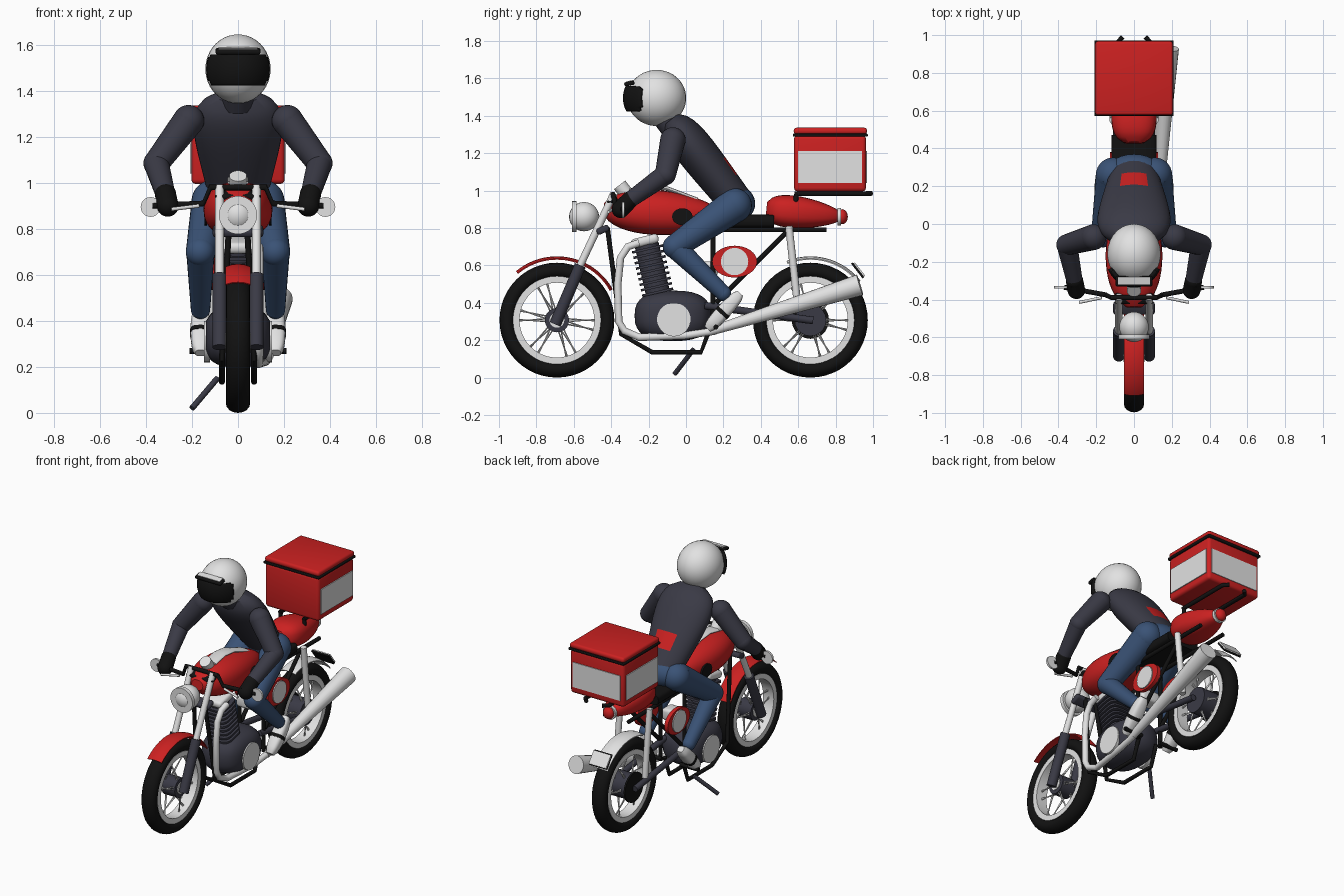
import bpy, bmesh, math
from mathutils import Vector, Matrix

if "Cube" in bpy.data.objects:
    bpy.data.objects.remove(bpy.data.objects["Cube"])


def material(name, red, green, blue):
    mat = bpy.data.materials.new(name)
    mat.use_nodes = True
    mat.diffuse_color = (red, green, blue, 1)
    mat.node_tree.nodes["Principled BSDF"].inputs["Base Color"].default_value = mat.diffuse_color
    return mat


RED = material("red paint", 0.6, 0.015, 0.015)
WHITE = material("light grey", 0.76, 0.76, 0.76)
BLACK = material("black rubber", 0.006, 0.006, 0.006)
DARK = material("dark slate", 0.042, 0.042, 0.06)
DENIM = material("blue denim", 0.042, 0.085, 0.18)

# Shared measures: tube radii, half spacing of frame and fork, wheel centres
ROD, PIPE = 0.013, 0.02
FRAME, FORK, FOOT = 0.09, 0.08, 0.163
FRONT, REAR = Vector((0, -0.69, 0.307)), Vector((0, 0.665, 0.307))
HELMET = Vector((0, -0.157, 1.495))


def finish(bm, name, mat):
    bmesh.ops.recalc_face_normals(bm, faces=bm.faces)
    mesh = bpy.data.meshes.new(name)
    bm.to_mesh(mesh)
    bm.free()
    mesh.materials.append(mat)
    ob = bpy.data.objects.new(name, mesh)
    bpy.context.collection.objects.link(ob)
    return ob


def skin(bm, rings, closed):
    for i, ring in enumerate(rings if closed else rings[:-1]):
        following = rings[(i + 1) % len(rings)]
        for k in range(len(ring)):
            bm.faces.new((ring[k - 1], ring[k], following[k], following[k - 1]))
    if not closed:
        bm.faces.new(rings[0])
        bm.faces.new(rings[-1])


def line(start, end, steps=1):
    return [Vector(start).lerp(Vector(end), i / steps) for i in range(steps + 1)]


def at(x, *pairs):
    """Path in the plane at x, from (y, z) pairs."""
    return [Vector((x, y, z)) for y, z in pairs]


def across(x, y, z, half):
    """Short path along x, centred on the point."""
    return line((x - half, y, z), (x + half, y, z))


def egg(width, depth, skew=1.0, blunt=0.5):
    """Size rule that swells and closes again along a path."""
    def size(t):
        swell = math.sin(math.pi * min(max(t, 0.01), 0.99) ** skew) ** blunt
        return width * swell, depth * swell
    return size


def cone(start, end):
    return lambda t: (start + (end - start) * t,) * 2


def sweep(name, path, size, mat, sides=20, square=2):
    """Skin super-ellipses along a path; size is a radius, a pair or a rule."""
    direction = (path[-1] - path[0]).normalized()
    reference = Vector((0, 1, 0)) if abs(direction.x) > 0.8 else Vector((1, 0, 0))
    bm, rings, last = bmesh.new(), [], len(path) - 1
    for i, centre in enumerate(path):
        tangent = (path[min(i + 1, last)] - path[max(i - 1, 0)]).normalized()
        u = (reference - tangent * reference.dot(tangent)).normalized()
        v = tangent.cross(u)
        if callable(size):
            width, depth = size(i / last)
        else:
            width, depth = size if isinstance(size, tuple) else (size, size)
        ring = []
        for k in range(sides):
            angle = math.tau * k / sides
            c, s = (math.copysign(abs(f) ** (2 / square), f) for f in (math.cos(angle), math.sin(angle)))
            ring.append(bm.verts.new(centre + u * c * width + v * s * depth))
        rings.append(ring)
    skin(bm, rings, False)
    return finish(bm, name, mat)


def sphere(centre, radii, segments):
    bm = bmesh.new()
    bmesh.ops.create_uvsphere(bm, u_segments=segments, v_segments=segments * 3 // 4, radius=1)
    place = Matrix.Translation(centre) @ Matrix.Diagonal((*radii, 1))
    bmesh.ops.transform(bm, matrix=place, verts=bm.verts)
    return bm


def ball(name, centre, radii, mat):
    return finish(sphere(centre, radii, 28), name, mat)


def limb(name, start, end, thick, thin, mat):
    """Tapered limb with a round joint at each end."""
    sweep(name, line(start, end), cone(thick, thin), mat)
    ball(name + "_top", start, (thick,) * 3, mat)
    ball(name + "_end", end, (thin,) * 3, mat)


def box(name, centre, size, mat, bevel=0.0, tilt=0):
    bm = bmesh.new()
    bmesh.ops.create_cube(bm, size=1, matrix=Matrix.Diagonal((*size, 1)))
    if bevel:
        bmesh.ops.bevel(bm, geom=bm.edges[:], offset=bevel, segments=3, profile=0.5, affect='EDGES')
    place = Matrix.Translation(centre) @ Matrix.Rotation(math.radians(tilt), 4, 'X')
    bmesh.ops.transform(bm, matrix=place, verts=bm.verts)
    return finish(bm, name, mat)


def lathe(name, axle, outline, mat, start=0, end=360):
    """Turn a closed (x, radius) outline about an axle."""
    bm, rings, steps, closed = bmesh.new(), [], 48, end - start == 360
    for i in range(steps if closed else steps + 1):
        angle = math.radians(start + (end - start) * i / steps)
        spoke = Vector((0, math.cos(angle), math.sin(angle)))
        rings.append([bm.verts.new(axle + spoke * r + Vector((x, 0, 0))) for x, r in outline])
    skin(bm, rings, closed)
    return finish(bm, name, mat)


# Wheels
turns = [math.tau * i / 16 for i in range(16)]
tire = [(0.053 * math.cos(a), 0.265 + 0.042 * math.sin(a)) for a in turns]
rim = [(x, r) for x, r in zip((0.04, 0.04, -0.04, -0.04), (0.2, 0.235, 0.235, 0.2))]
for axle, tag in ((FRONT, "front_"), (REAR, "rear_")):
    lathe(tag + "tire", axle, tire, BLACK)
    lathe(tag + "rim", axle, rim, WHITE)
    sweep(tag + "hub", across(*axle, 0.055), 0.04, WHITE)
    for i in range(24):
        inner = math.tau * i / 24
        outer = inner + math.copysign(0.28, i % 4 - 1.5)
        near, far = (Vector((0, math.cos(a), math.sin(a))) for a in (inner, outer))
        flange = Vector((0.045 * (-1) ** i, 0, 0))
        sweep(tag + "spoke", line(axle + flange + near * 0.035, axle + far * 0.207), 0.004, WHITE, 5)
sweep("front_brake", across(*FRONT, 0.05), 0.065, DARK)
sweep("rear_drum", across(*REAR, 0.06), 0.085, DARK)
sweep("rear_sprocket", across(-0.07, REAR.y, REAR.z, 0.006), 0.1, BLACK)

# Fenders and plate
arch = [(0.027 * i, 0.341 - 0.003 * i * i) for i in range(-2, 3)]
arch += [(x, r - 0.006) for x, r in reversed(arch)]
lathe("front_fender", FRONT, arch, RED, 29, 130)
lathe("rear_fender", REAR, arch, WHITE, 38, 112)
box("plate_bracket", (0, 0.918, 0.573), (0.13, 0.012, 0.1), BLACK, tilt=38)
box("rear_plate", (0, 0.927, 0.578), (0.13, 0.008, 0.09), WHITE, tilt=38)

# Tank, seat and tail
sweep("fuel_tank", line((0, -0.44, 0.9), (0, 0.2, 0.86), 20), egg(0.15, 0.12, 0.8), RED, 28, 2.3)
sweep("tank_strap", at(0, (-0.3, 1), (-0.2, 1.02), (-0.1, 1.01), (0.06, 0.95)), (0.045, 0.012), WHITE)
sweep("seat", line((0, 0.09, 0.835), (0, 0.47, 0.835)), (0.12, 0.037), BLACK, 24, 4)
sweep("tail", line((0, 0.43, 0.9), (0, 0.84, 0.86), 16), egg(0.12, 0.087, 0.6), RED, 28, 2.6)
sweep("tail_light_ring", line((0, 0.81, 0.86), (0, 0.83, 0.86)), 0.047, WHITE)
ball("tail_light", (0, 0.835, 0.86), (0.038, 0.03, 0.04), RED)

# Engine and exhaust
sweep("crankcase", line((-0.14, -0.07, 0.33), (0.14, -0.07, 0.33), 12), egg(0.205, 0.135, blunt=0.2), DARK, 32, 2.6)
barrel = line((0, -0.15, 0.45), (0, -0.21, 0.71), 9)
sweep("cylinder", barrel, 0.065, DARK)
for low, high in zip(barrel, barrel[1:]):
    sweep("cooling_fin", [low, low.lerp(high, 0.45)], 0.085, DARK, 24, 4)
box("cylinder_head", (0, -0.22, 0.73), (0.15, 0.15, 0.05), WHITE, PIPE, 14)
box("carburettor", (0, 0.12, 0.58), (0.14, 0.1, 0.08), WHITE, PIPE)
header = at(FRAME, (-0.25, 0.72), (-0.31, 0.7), (-0.35, 0.64), (-0.365, 0.5), (-0.36, 0.3), (-0.33, 0.25), (-0.25, 0.215))
sweep("exhaust_header", header + line((0.12, 0, 0.225), (0.13, 0.16, 0.25)), PIPE, WHITE)
sweep("muffler", line((0.13, 0.12, 0.245), (0.18, 0.93, 0.495)), cone(0.023, 0.058), WHITE)
sweep("side_stand", line((-FRAME, 0.04, 0.15), (-0.2, -0.06, 0.02)), ROD, DARK)

for s, tag in ((1, "left_"), (-1, "right_")):
    # Covers
    sweep(tag + "clutch_cover", across(s * 0.135, -0.065, 0.31, ROD), FRAME, WHITE, 32)
    sweep(tag + "side_cover", across(s * 0.115, 0.26, 0.62, ROD), (0.12, 0.085), RED, 32)
    sweep(tag + "side_badge", across(s * 0.13, 0.26, 0.62, 0.005), 0.073, WHITE, 32)
    sweep(tag + "knee_pad", across(s * 0.14, -0.02, 0.86, 0.006), (0.055, 0.045), BLACK)

    # Frame
    cradle = at(s * 0.07, (-0.345, 0.23), (-0.18, 0.135), (0.08, 0.135), (0.13, 0.27))
    sweep(tag + "cradle", at(s * 0.04, (-0.42, 0.8)) + cradle, ROD, BLACK)
    sweep(tag + "seat_rail", at(s * FRAME, (0.12, 0.79), (0.75, 0.79)), ROD, BLACK)
    sweep(tag + "seat_post", at(s * FRAME, (0.145, 0.79), (0.145, 0.25)), ROD, BLACK)
    sweep(tag + "frame_brace", at(s * FRAME, (0.54, 0.78), (0.16, 0.4)), ROD, BLACK)
    sweep(tag + "swing_arm", at(s * FRAME, (0.1, 0.385), (0.68, 0.305)), PIPE, DARK)
    sweep(tag + "shock", at(s * 0.11, (0.55, 0.81), (0.6, 0.36)), PIPE, WHITE)
    sweep(tag + "foot_peg", across(s * 0.14, 0.16, 0.27, 0.07), ROD, BLACK)

    # Fork and steering
    sweep(tag + "fork_leg", at(s * FORK, (-0.7, 0.285), (-0.565, 0.6)), 0.031, DARK)
    sweep(tag + "fork_tube", at(s * FORK, (-0.575, 0.58), (-0.385, 0.985)), PIPE, WHITE)
    bar = line((0, -0.39, 0.98), (s * 0.12, -0.39, 0.98)) + line((s * 0.15, -0.375, 0.91), (s * 0.37, -0.335, 0.9))
    sweep(tag + "handlebar", bar, ROD, BLACK)
    sweep(tag + "lever", line((s * 0.17, -0.39, 0.9), (s * 0.29, -0.415, 0.885)), 0.008, WHITE)
    sweep(tag + "mirror", at(s * 0.38, (-0.342, 0.895), (-0.328, 0.895)), 0.043, WHITE, 24)

    # Rider's arm
    elbow, wrist = (s * 0.355, -0.11, 1.085), (s * 0.315, -0.3, 0.95)
    limb(tag + "upper_arm", (s * 0.215, -0.07, 1.27), elbow, 0.068, 0.056, DARK)
    limb(tag + "forearm", elbow, wrist, 0.055, 0.043, DARK)
    limb(tag + "glove", wrist, (s * 0.305, -0.35, 0.9), 0.046, 0.047, BLACK)

    # Rider's leg and boot
    knee = (s * FOOT, -0.06, 0.7)
    limb(tag + "thigh", (s * 0.11, 0.26, 0.92), knee, 0.092, 0.064, DENIM)
    limb(tag + "shin", knee, (s * FOOT, 0.2, 0.45), 0.062, 0.042, DENIM)
    sole = line((s * FOOT, 0.29, 0.45), (s * FOOT, 0.115, 0.26), 12)
    sweep(tag + "boot", sole, egg(0.044, 0.04, blunt=0.2), WHITE, 20, 3)
    sweep(tag + "boot_strap", [sole[6], sole[7]], (0.046, 0.042), BLACK, 20, 3)

    # Rack and side panel of the box
    sweep(tag + "rack_post", at(s * FRAME, (0.58, 0.87), (0.59, 0.98)), ROD, BLACK)
    rack = at(s * FRAME, (0.58, 0.983), (0.96, 0.983)) + at(s * 0.06, (0.99, 0.985))
    sweep(tag + "rack", rack, ROD, BLACK)
    box(tag + "box_panel", (s * 0.206, 0.77, 1.125), (0.006, 0.34, 0.17), WHITE)

# Clamps, headlight and gauge
box("lower_clamp", (0, -0.445, 0.79), (0.22, 0.07, 0.035), DARK, ROD, 25)
box("upper_clamp", (0, -0.395, 0.945), (0.2, 0.06, 0.025), BLACK, 0.01, 25)
ball("headlight_shell", (0, -0.545, 0.86), (0.078, 0.08, 0.078), WHITE)
sweep("headlight_rim", at(0, (-0.585, 0.86), (-0.61, 0.86)), 0.083, WHITE, 32)
sweep("gauge", at(0, (-0.355, 1.03), (-0.32, 0.985)), 0.038, WHITE)

# Delivery box
box("box_body", (0, 0.77, 1.145), (0.406, 0.385, 0.3), RED, PIPE)
box("box_seal", (0, 0.772, 1.296), (0.42, 0.4, 0.016), BLACK, 0.005)
box("box_lid", (0, 0.772, 1.318), (0.412, 0.392, 0.036), RED, 0.015)
box("box_rear_panel", (0, 0.964, 1.125), (0.36, 0.006, 0.17), WHITE)


# Rider's torso, widening to round shoulders, with a red patch on the lower back
def chest(t):
    shoulder = math.sqrt(1 - (0.97 * t) ** 6)
    return (0.12 + 0.12 * t) * shoulder, (0.09 + 0.03 * t) * shoulder


torso = sweep("torso", line((0, 0.29, 0.91), (0, -0.08, 1.38), 16), chest, DARK, 28)
torso.data.materials.append(RED)
for face in torso.data.polygons:
    behind = face.normal.y + face.normal.z > 0.5
    if behind and abs(face.center.x) < 0.06 and 0.2 < face.center.y < 0.28:
        face.material_index = 1
ball("hips", (0, 0.27, 0.93), (0.15, 0.1, 0.095), DENIM)
sweep("neck", at(0, (-0.07, 1.34), (-0.13, 1.42)), 0.07, DARK)

# Helmet with a visor cut from a slightly larger shell
ball("helmet", HELMET, (0.142, 0.158, 0.15), WHITE)
bm = sphere(HELMET, (0.146, 0.17, 0.154), 64)
middles = [(face, face.calc_center_median()) for face in bm.faces]
outside = [face for face, c in middles if c.y > -0.24 or abs(c.z - 1.49) > 0.06]
bmesh.ops.delete(bm, geom=outside, context='FACES')
visor = finish(bm, "visor", BLACK)
shell = visor.modifiers.new("thickness", 'SOLIDIFY')
shell.thickness, shell.offset = PIPE, 0
box("helmet_peak", (0, -0.303, 1.572), (0.195, 0.055, 0.022), BLACK, 0.009, 12)
box("peak_top", (0, -0.3, 1.584), (0.17, 0.04, 0.006), WHITE, tilt=12)

# Smooth shading that keeps hard edges
bpy.ops.object.select_all(action='DESELECT')
for ob in bpy.context.scene.objects:
    if ob.type == 'MESH':
        ob.select_set(True)
        bpy.context.view_layer.objects.active = ob
bpy.ops.object.shade_smooth_by_angle(angle=math.radians(40))
